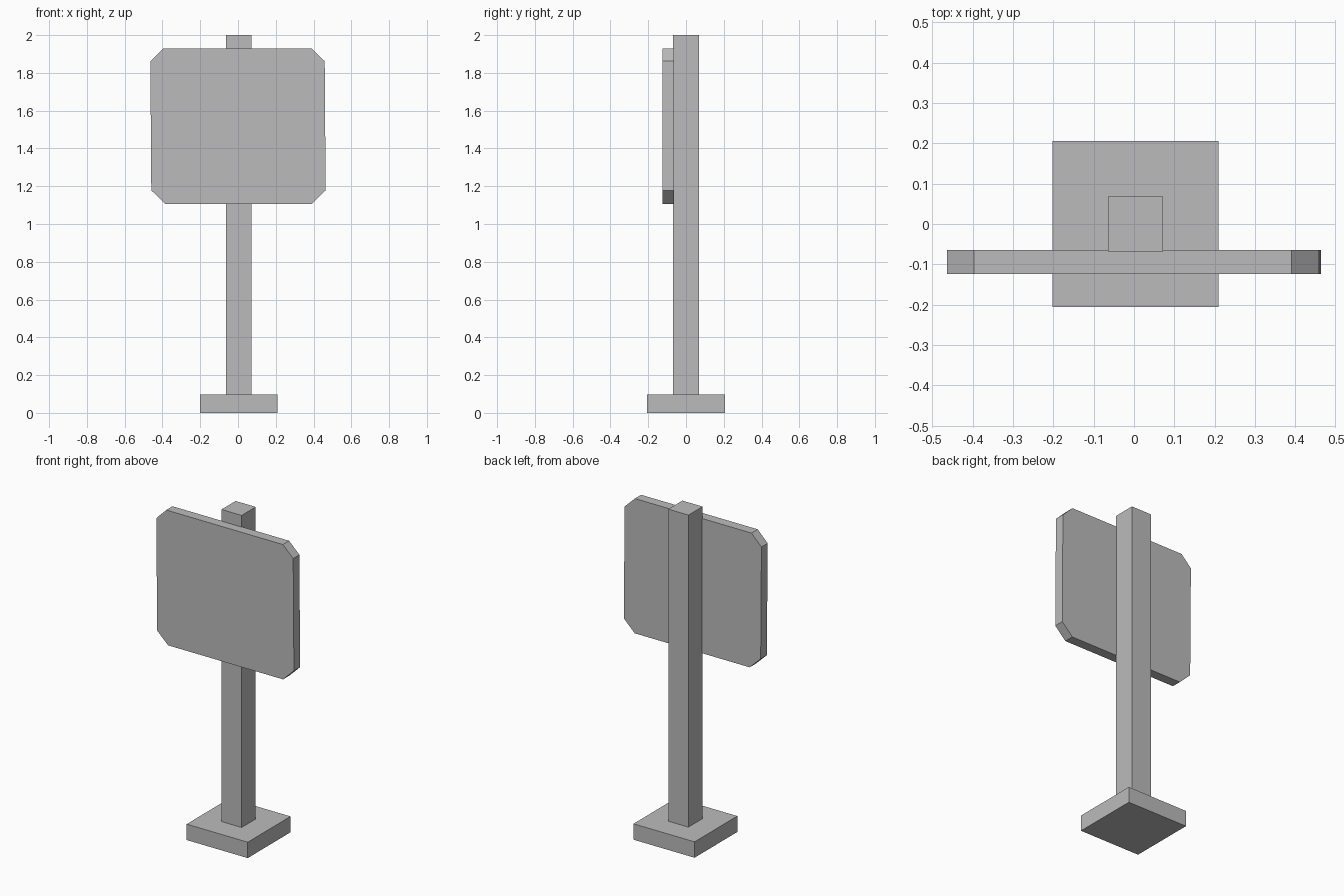
import bpy
import bmesh

cube = bpy.data.objects.get("Cube")
if cube:
    bpy.data.objects.remove(cube, do_unlink=True)

# One plain grey for the whole sign
grey = bpy.data.materials.new("plain_grey")
grey.use_nodes = True
colour = (0.5, 0.5, 0.5, 1)
grey.diffuse_color = colour
grey.node_tree.nodes["Principled BSDF"].inputs["Base Color"].default_value = colour


def prism(name, outline, direction):
    """Extrude a flat outline along a direction into a closed solid."""
    bm = bmesh.new()
    face = bm.faces.new([bm.verts.new(p) for p in outline])
    result = bmesh.ops.extrude_face_region(bm, geom=[face], use_keep_orig=True)
    moved = [v for v in result["geom"] if isinstance(v, bmesh.types.BMVert)]
    bmesh.ops.translate(bm, verts=moved, vec=direction)
    bmesh.ops.recalc_face_normals(bm, faces=bm.faces)
    mesh = bpy.data.meshes.new(name)
    bm.to_mesh(mesh)
    bm.free()
    mesh.materials.append(grey)
    obj = bpy.data.objects.new(name, mesh)
    bpy.context.collection.objects.link(obj)
    return obj


def square_block(name, x, half, bottom, top):
    corners = [(-1, -1), (1, -1), (1, 1), (-1, 1)]
    outline = [(x + half * i, half * j, bottom) for i, j in corners]
    return prism(name, outline, (0, 0, top - bottom))


# Square foot and upright post
square_block("base", 0.004, 0.206, 0, 0.097)
square_block("post", 0.004, 0.068, 0.097, 2)

# Slightly uneven board with clipped corners, fixed to the front of the post
board = [(-0.385, 1.107), (0.391, 1.107), (0.464, 1.178), (0.459, 1.862),
         (0.39, 1.929), (-0.397, 1.929), (-0.464, 1.862), (-0.459, 1.178)]
prism("sign_board", [(x, -0.124, z) for x, z in board], (0, 0.06, 0))
